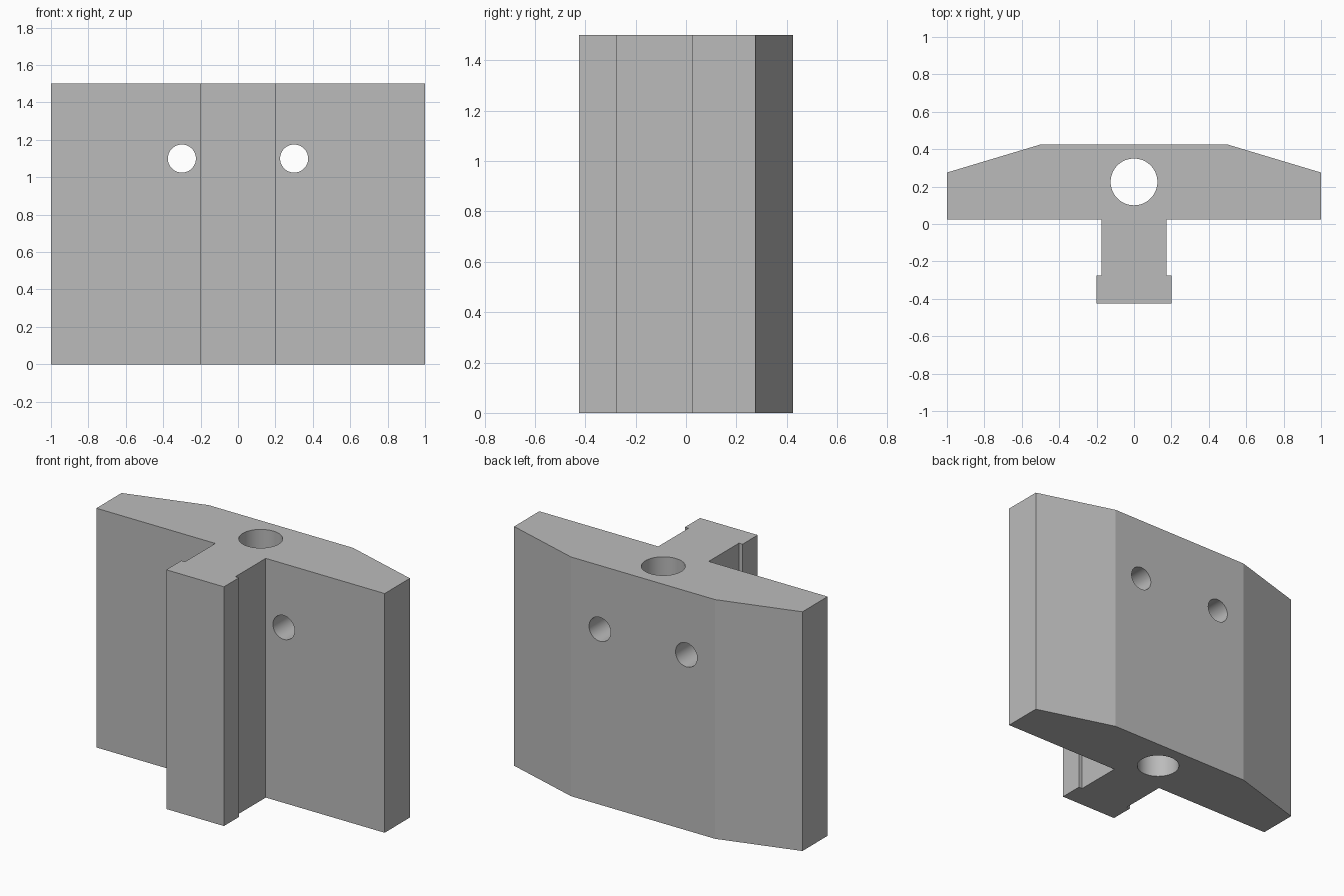
import bpy, bmesh, math

cube = bpy.data.objects.get("Cube")
if cube:
    bpy.data.objects.remove(cube, do_unlink=True)

HEIGHT = 1.5

grey = bpy.data.materials.new("plain grey")
grey.use_nodes = True
colour = (0.5, 0.5, 0.5, 1)
grey.diffuse_color = colour
grey.node_tree.nodes["Principled BSDF"].inputs["Base Color"].default_value = colour


def extrude_profile(name, points, height):
    """Closed xy outline raised from the floor."""
    bm = bmesh.new()
    base = bm.faces.new([bm.verts.new((x, y, 0)) for x, y in points])
    top = bmesh.ops.extrude_face_region(bm, geom=[base])["geom"]
    verts = [v for v in top if isinstance(v, bmesh.types.BMVert)]
    bmesh.ops.translate(bm, verts=verts, vec=(0, 0, height))
    bmesh.ops.recalc_face_normals(bm, faces=bm.faces)
    mesh = bpy.data.meshes.new(name)
    bm.to_mesh(mesh)
    bm.free()
    mesh.materials.append(grey)
    obj = bpy.data.objects.new(name, mesh)
    bpy.context.collection.objects.link(obj)
    return obj


def drill(target, name, radius, depth, location, rotation=(0, 0, 0)):
    """Cut a round hole right through the target."""
    bpy.ops.mesh.primitive_cylinder_add(vertices=64, radius=radius, depth=depth,
                                        location=location, rotation=rotation)
    cutter = bpy.context.object
    cutter.name = name
    cutter.data.materials.append(grey)
    bpy.context.view_layer.objects.active = target
    mod = target.modifiers.new(name, "BOOLEAN")
    mod.operation = "DIFFERENCE"
    mod.solver = "EXACT"
    mod.object = cutter
    bpy.ops.object.modifier_apply(modifier=mod.name)
    bpy.data.objects.remove(cutter, do_unlink=True)


# Half outline: head, stem, then chamfered plate; mirrored across x
half = [(0.2, -0.425), (0.2, -0.275), (0.175, -0.275), (0.175, 0.025),
        (1, 0.025), (1, 0.275), (0.5, 0.425)]
outline = half + [(-x, y) for x, y in reversed(half)]
block = extrude_profile("t_slot_block", outline, HEIGHT)

# Vertical bore and two cross holes
drill(block, "vertical_bore", 0.125, 4, (0, 0.225, HEIGHT / 2))
for side, x in (("left", 0.3), ("right", -0.3)):
    drill(block, side + "_cross_hole", 0.075, 2, (x, 0, 1.1), (math.pi / 2, 0, 0))

# Smooth bores, crisp edges
bpy.ops.object.select_all(action="DESELECT")
block.select_set(True)
bpy.context.view_layer.objects.active = block
bpy.ops.object.shade_smooth_by_angle(angle=math.radians(12))
